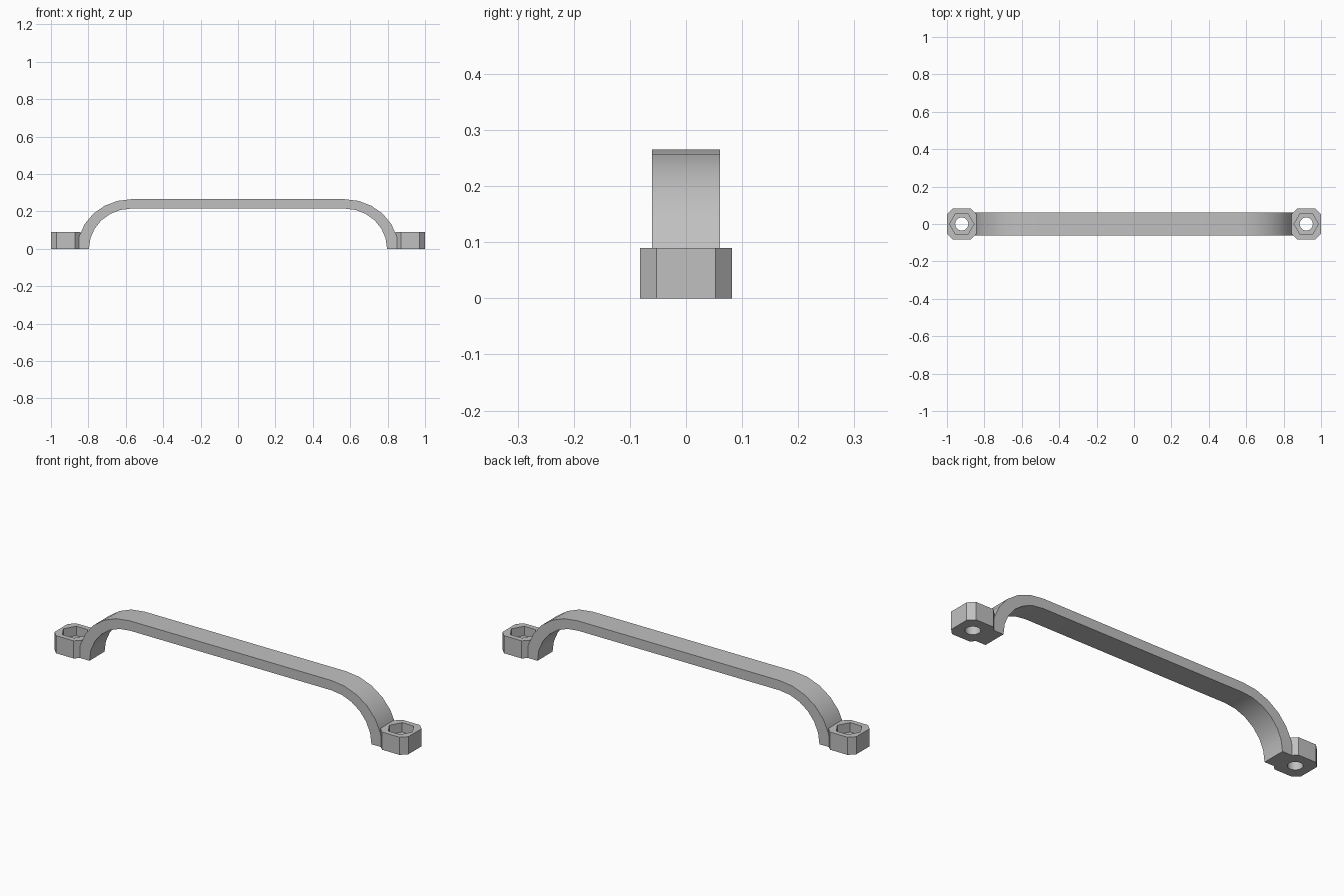
import bpy
import bmesh
import math

if "Cube" in bpy.data.objects:
    bpy.data.objects.remove(bpy.data.objects["Cube"], do_unlink=True)

LUG_X, LUG_H = 0.921, 0.09
HALF_WIDTH = 0.061

# One plain grey for the whole handle
grey = bpy.data.materials.new("plain grey")
grey.use_nodes = True
colour = (0.53, 0.53, 0.53, 1)
grey.diffuse_color = colour
grey.node_tree.nodes["Principled BSDF"].inputs["Base Color"].default_value = colour


def finish(name, bm):
    bmesh.ops.recalc_face_normals(bm, faces=bm.faces)
    mesh = bpy.data.meshes.new(name)
    bm.to_mesh(mesh)
    bm.free()
    mesh.materials.append(grey)
    obj = bpy.data.objects.new(name, mesh)
    bpy.context.collection.objects.link(obj)
    return obj


def activate(obj):
    bpy.ops.object.select_all(action='DESELECT')
    obj.select_set(True)
    bpy.context.view_layer.objects.active = obj


def prism(name, outline, z0, z1):
    bm = bmesh.new()
    base = bm.faces.new([bm.verts.new((x, y, z0)) for x, y in outline])
    top = bmesh.ops.extrude_face_region(bm, geom=[base])["geom"]
    verts = [v for v in top if isinstance(v, bmesh.types.BMVert)]
    bmesh.ops.translate(bm, vec=(0, 0, z1 - z0), verts=verts)
    return finish(name, bm)


def polygon(sides, radius):
    return [(LUG_X + radius * math.cos(i * math.tau / sides),
             radius * math.sin(i * math.tau / sides)) for i in range(sides)]


def smooth(obj):
    activate(obj)
    bpy.ops.object.shade_smooth_by_angle(angle=math.radians(30))


# Grip: flat bar with a quarter bend down to each foot
def bend(rx, rz, steps=6):
    half = []
    for i in range(steps + 1):
        a = i * math.pi / 2 / steps
        half.append((0.57 + rx * math.cos(a), rz * math.sin(a)))
    return half + [(-x, z) for x, z in reversed(half)]


bm = bmesh.new()
rings = []
for (xo, zo), (xi, zi) in zip(bend(0.288, 0.265), bend(0.227, 0.215)):
    corners = ((xo, -1, zo), (xo, 1, zo), (xi, 1, zi), (xi, -1, zi))
    rings.append([bm.verts.new((x, s * HALF_WIDTH, z)) for x, s, z in corners])
for a, b in zip(rings, rings[1:]):
    for i in range(4):
        j = (i + 1) % 4
        bm.faces.new((a[i], a[j], b[j], b[i]))
bm.faces.new(rings[0])
bm.faces.new(rings[-1])
smooth(finish("grip_bar", bm))

# Mounting lug: chamfered block with a hexagonal nut pocket and a bolt hole
hx, hy, cut = 0.079, 0.082, 0.029
outline = []
for sx, sy in ((1, 1), (-1, 1), (-1, -1), (1, -1)):
    pair = [(LUG_X + sx * hx, sy * (hy - cut)), (LUG_X + sx * (hx - cut), sy * hy)]
    outline += pair if sx * sy > 0 else pair[::-1]
lug = prism("left_mounting_lug", outline, 0, LUG_H)
cutters = [prism("nut_pocket_cutter", polygon(6, 0.065), 0.042, 0.2),
           prism("bolt_hole_cutter", polygon(32, 0.035), -0.1, 0.2)]
activate(lug)
for cutter in cutters:
    cutter.hide_render = True
    mod = lug.modifiers.new("cut", 'BOOLEAN')
    mod.operation = 'DIFFERENCE'
    mod.solver = 'EXACT'
    mod.object = cutter
    bpy.ops.object.modifier_apply(modifier=mod.name)
for cutter in cutters:
    bpy.data.objects.remove(cutter, do_unlink=True)
smooth(lug)

# Opposite lug is a mirrored copy
bm = bmesh.new()
bm.from_mesh(lug.data)
bmesh.ops.scale(bm, vec=(-1, 1, 1), verts=bm.verts)
smooth(finish("right_mounting_lug", bm))
